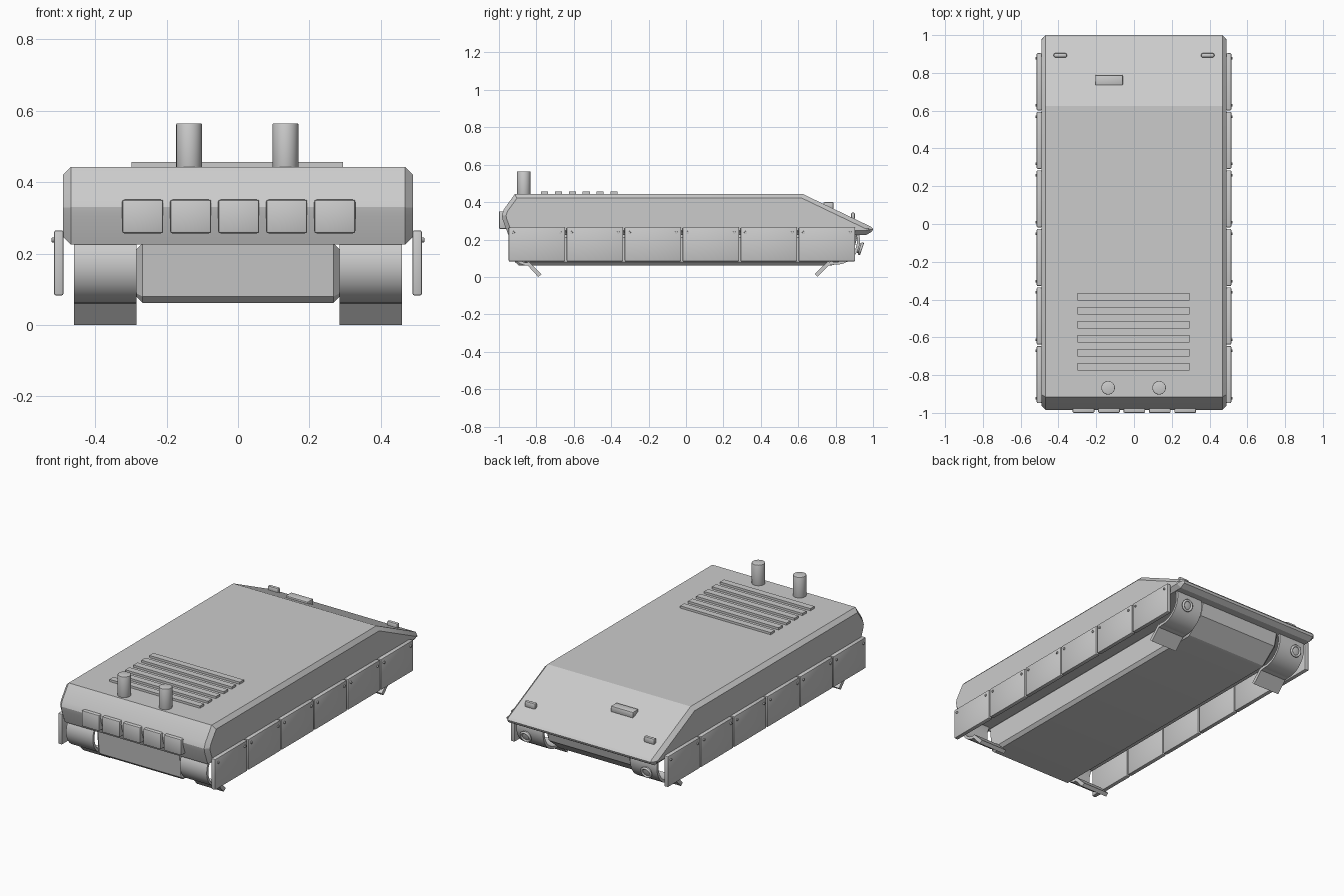
import bpy, bmesh, math
from mathutils import Vector

if "Cube" in bpy.data.objects:
    bpy.data.objects.remove(bpy.data.objects["Cube"])


def finish(bm, name, angle=20):
    bmesh.ops.recalc_face_normals(bm, faces=bm.faces[:])
    me = bpy.data.meshes.new(name)
    bm.to_mesh(me)
    bm.free()
    ob = bpy.data.objects.new(name, me)
    bpy.context.collection.objects.link(ob)
    bpy.ops.object.select_all(action='DESELECT')
    bpy.context.view_layer.objects.active = ob
    ob.select_set(True)
    bpy.ops.object.shade_smooth_by_angle(angle=math.radians(angle))
    return ob


def prism(name, profile, x0, x1, chamfer=0.0):
    """Extrude a (y, z) profile along x, optionally chamfering the side outlines."""
    bm = bmesh.new()
    face = bm.faces.new([bm.verts.new((x0, y, z)) for y, z in profile])
    ext = bmesh.ops.extrude_face_region(bm, geom=[face])
    bmesh.ops.translate(bm, vec=(x1 - x0, 0, 0),
                        verts=[v for v in ext['geom'] if isinstance(v, bmesh.types.BMVert)])
    if chamfer:
        rim = [e for e in bm.edges if abs(e.verts[0].co.x - e.verts[1].co.x) < 1e-6]
        bmesh.ops.bevel(bm, geom=rim, offset=chamfer, segments=1, affect='EDGES')
    return finish(bm, name)


def box(name, center, size, bevel=0.004, tilt=0.0):
    bm = bmesh.new()
    bmesh.ops.create_cube(bm, size=1)
    bmesh.ops.scale(bm, vec=size, verts=bm.verts)
    if bevel:
        bmesh.ops.bevel(bm, geom=bm.edges[:], offset=bevel, segments=2, profile=0.5, affect='EDGES')
    ob = finish(bm, name, 35)
    ob.location = center
    ob.rotation_euler.x = tilt
    return ob


def cylinder(name, center, axis, radius, depth, bevel=0.003, sides=32):
    bm = bmesh.new()
    bmesh.ops.create_cone(bm, cap_ends=True, segments=sides, radius1=radius, radius2=radius, depth=depth)
    rim = [e for e in bm.edges if abs(e.verts[0].co.z - e.verts[1].co.z) < 1e-6]
    bmesh.ops.bevel(bm, geom=rim, offset=bevel, segments=2, profile=0.5, affect='EDGES')
    ob = finish(bm, name, 35)
    ob.location = center
    ob.rotation_euler = Vector(axis).to_track_quat('Z', 'Y').to_euler()
    return ob


def arc(cy, cz, r, a0, a1, n=12):
    angles = [math.radians(a0 + (a1 - a0) * i / n) for i in range(n + 1)]
    return [(cy + r * math.cos(a), cz + r * math.sin(a)) for a in angles]


# Upper hull with a sloped glacis at +y and a rounded ridge at -y
prism("upper_hull", [(-0.95, 0.225), (-0.98, 0.305), (-0.985, 0.33), (-0.975, 0.36), (-0.915, 0.443),
                     (0.625, 0.443), (0.99, 0.268), (1.0, 0.256), (0.995, 0.243), (0.965, 0.225)],
      -0.49, 0.49, 0.022)

# Lower hull tub
prism("lower_hull", [(-0.93, 0.23), (-0.915, 0.08), (-0.895, 0.062), (0.78, 0.062), (0.80, 0.068),
                     (0.90, 0.15), (0.92, 0.23)], -0.285, 0.285, 0.018)

# Side skirts with bolts, curved mudguards with flaps, headlights
for s, side in ((1, "right"), (-1, "left")):
    for i in range(6):
        y = -0.797 + i * 0.31
        box(f"skirt_panel_{side}_{i}", (s * 0.502, y, 0.174), (0.026, 0.302, 0.182), 0.005)
        for dy in (-0.125, 0.125):
            cylinder(f"skirt_bolt_{side}_{i}", (s * 0.515, y + dy, 0.238), (s, 0, 0), 0.007, 0.014, 0.002, 10)

    x0, x1 = s * 0.285, s * 0.46
    prism(f"mudguard_front_{side}",
          arc(-0.84, 0.17, 0.11, 130, 270) + arc(-0.84, 0.17, 0.095, 270, 130), x0, x1)
    prism(f"mudguard_back_{side}",
          arc(0.80, 0.195, 0.13, 30, -105) + arc(0.80, 0.195, 0.115, -105, 30), x0, x1)
    prism(f"mud_flap_front_{side}", [(-0.865, 0.07), (-0.845, 0.06), (-0.79, 0.0),
                                     (-0.772, 0.015), (-0.84, 0.082)], x0, x1)
    prism(f"mud_flap_back_{side}", [(0.79, 0.065), (0.765, 0.062), (0.703, 0.0),
                                    (0.688, 0.016), (0.76, 0.085)], x0, x1)

    d = Vector((0, math.cos(math.radians(-18)), math.sin(math.radians(-18))))
    c = Vector((s * 0.395, 0.80, 0.195)) + d * 0.13
    cylinder(f"headlight_body_{side}", c, d, 0.027, 0.024)
    bpy.ops.mesh.primitive_torus_add(major_radius=0.029, minor_radius=0.007, major_segments=32,
                                     minor_segments=10, location=c + d * 0.012,
                                     rotation=d.to_track_quat('Z', 'Y').to_euler())
    bpy.context.object.name = f"headlight_ring_{side}"
    bpy.ops.object.shade_smooth()

    # Small marker lamps on the sloped plate
    box(f"marker_lamp_{side}", (s * 0.39, 0.893, 0.326), (0.07, 0.022, 0.036), 0.008)

    # Upright exhaust pipes
    cylinder(f"exhaust_pipe_{side}", (s * 0.135 - 0.002, -0.867, 0.495), (0, 0, 1), 0.036, 0.14)

# Viewing block on the sloped plate
box("periscope_block", (-0.132, 0.762, 0.382), (0.146, 0.054, 0.036), 0.006)

# Engine deck grille slats
for i in range(6):
    box(f"grille_slat_{i}", (-0.002, -0.756 + i * 0.0742, 0.447), (0.592, 0.038, 0.018), 0)

# Stowage panels along the -y end
for i in range(5):
    box(f"end_panel_{i}", (0.002 + (i - 2) * 0.1345, -0.978, 0.304), (0.115, 0.044, 0.094), 0.006)
